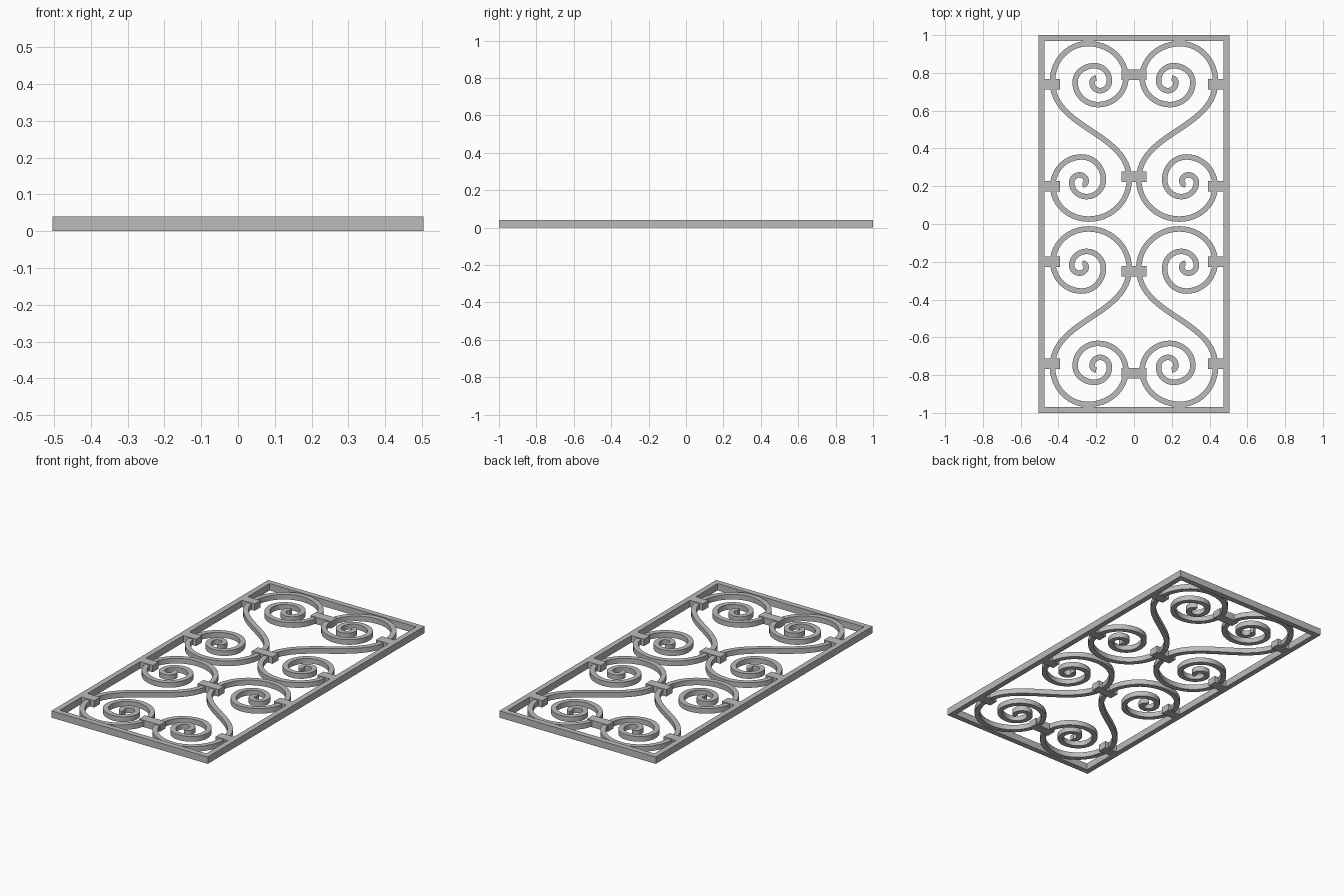
import bpy
import bmesh
from mathutils import Vector
from mathutils.geometry import interpolate_bezier

cube = bpy.data.objects.get("Cube")
if cube:
    bpy.data.objects.remove(cube)

iron = bpy.data.materials.new("grey_iron")
iron.use_nodes = True
iron.diffuse_color = (0.5, 0.5, 0.5, 1)
iron.node_tree.nodes["Principled BSDF"].inputs["Base Color"].default_value = iron.diffuse_color

HEIGHT = 0.04
HALF_X, HALF_Y, BAR = 0.505, 1.0, 0.032


def add_object(name, bm):
    bmesh.ops.recalc_face_normals(bm, faces=bm.faces)
    mesh = bpy.data.meshes.new(name)
    bm.to_mesh(mesh)
    bm.free()
    mesh.materials.append(iron)
    obj = bpy.data.objects.new(name, mesh)
    bpy.context.collection.objects.link(obj)
    return obj


def add_box(name, x, y, width, depth):
    bm = bmesh.new()
    bmesh.ops.create_cube(bm, size=1)
    bmesh.ops.scale(bm, vec=(width, depth, HEIGHT), verts=bm.verts)
    bmesh.ops.translate(bm, vec=(x, y, HEIGHT / 2), verts=bm.verts)
    return add_object(name, bm)


def add_frame():
    bm = bmesh.new()
    rings = []
    for inset, z in ((0, 0), (0, HEIGHT), (BAR, HEIGHT), (BAR, 0)):
        rings.append([bm.verts.new((sx * (HALF_X - inset), sy * (HALF_Y - inset), z))
                      for sx, sy in ((-1, -1), (1, -1), (1, 1), (-1, 1))])
    for r in range(4):
        a, b = rings[r], rings[(r + 1) % 4]
        for i in range(4):
            j = (i + 1) % 4
            bm.faces.new((a[i], a[j], b[j], b[i]))
    return add_object("outer_frame", bm)


# Each spiral is listed by its extreme points, outermost first
upper = [Vector(p) for p in ((0.432, 0.755), (0.243, 0.955), (0.043, 0.775), (0.19, 0.632),
                             (0.312, 0.75), (0.21, 0.838), (0.13, 0.76), (0.18, 0.706),
                             (0.222, 0.75), (0.2, 0.772))]
lower = [Vector(p) for p in ((0.025, 0.235), (0.24, 0.026), (0.43, 0.2), (0.278, 0.355),
                             (0.162, 0.235), (0.25, 0.145), (0.33, 0.22), (0.288, 0.26),
                             (0.253, 0.228), (0.272, 0.207))]


def spiral_path(points):
    """Join the extremes with quarter ellipses."""
    path = [points[0]]
    for i, (a, b) in enumerate(zip(points, points[1:])):
        corner = Vector((a.x, b.y)) if i % 2 == 0 else Vector((b.x, a.y))
        path += interpolate_bezier(a, a.lerp(corner, 0.552), b.lerp(corner, 0.552), b, 13)[1:]
    return path


def scroll_path():
    a, b, pull = upper[0], lower[0], Vector((0, 0.25))
    body = interpolate_bezier(a, a - pull, b + pull, b, 25)
    path = spiral_path(upper)[::-1] + body[1:-1] + spiral_path(lower)
    return [Vector((p[0], p[1])) for p in path]


def add_scroll(name, path, sx, sy, half_width=0.0145, z0=0.005, z1=0.035):
    bm = bmesh.new()
    rings = []
    for i, p in enumerate(path):
        t = (path[min(i + 1, len(path) - 1)] - path[max(i - 1, 0)]).normalized()
        n = Vector((-t.y, t.x)) * half_width
        rings.append([bm.verts.new((sx * q.x, sy * q.y, z))
                      for q, z in ((p - n, z0), (p + n, z0), (p + n, z1), (p - n, z1))])
    for a, b in zip(rings, rings[1:]):
        for i in range(4):
            j = (i + 1) % 4
            bm.faces.new((a[i], a[j], b[j], b[i]))
    bm.faces.new(rings[0])
    bm.faces.new(rings[-1])
    obj = add_object(name, bm)
    bpy.ops.object.select_all(action="DESELECT")
    obj.select_set(True)
    bpy.context.view_layer.objects.active = obj
    bpy.ops.object.shade_smooth_by_angle(angle=0.6)


add_frame()
path = scroll_path()
for sy, end in ((-1, "front"), (1, "back")):
    # Clamps tying the two scrolls together
    for y, place in ((0.25, "inner"), (0.79, "outer")):
        add_box(f"{end}_{place}_centre_clamp", 0, sy * y, 0.134, 0.055)
    for sx, side in ((-1, "right"), (1, "left")):
        add_scroll(f"{end}_{side}_scroll", path, sx, sy)
        # Clamps tying each scroll to the frame
        for y, place in ((0.2, "inner"), (0.74, "outer")):
            add_box(f"{end}_{side}_{place}_side_clamp", sx * 0.434, sy * y, 0.084, 0.055)
